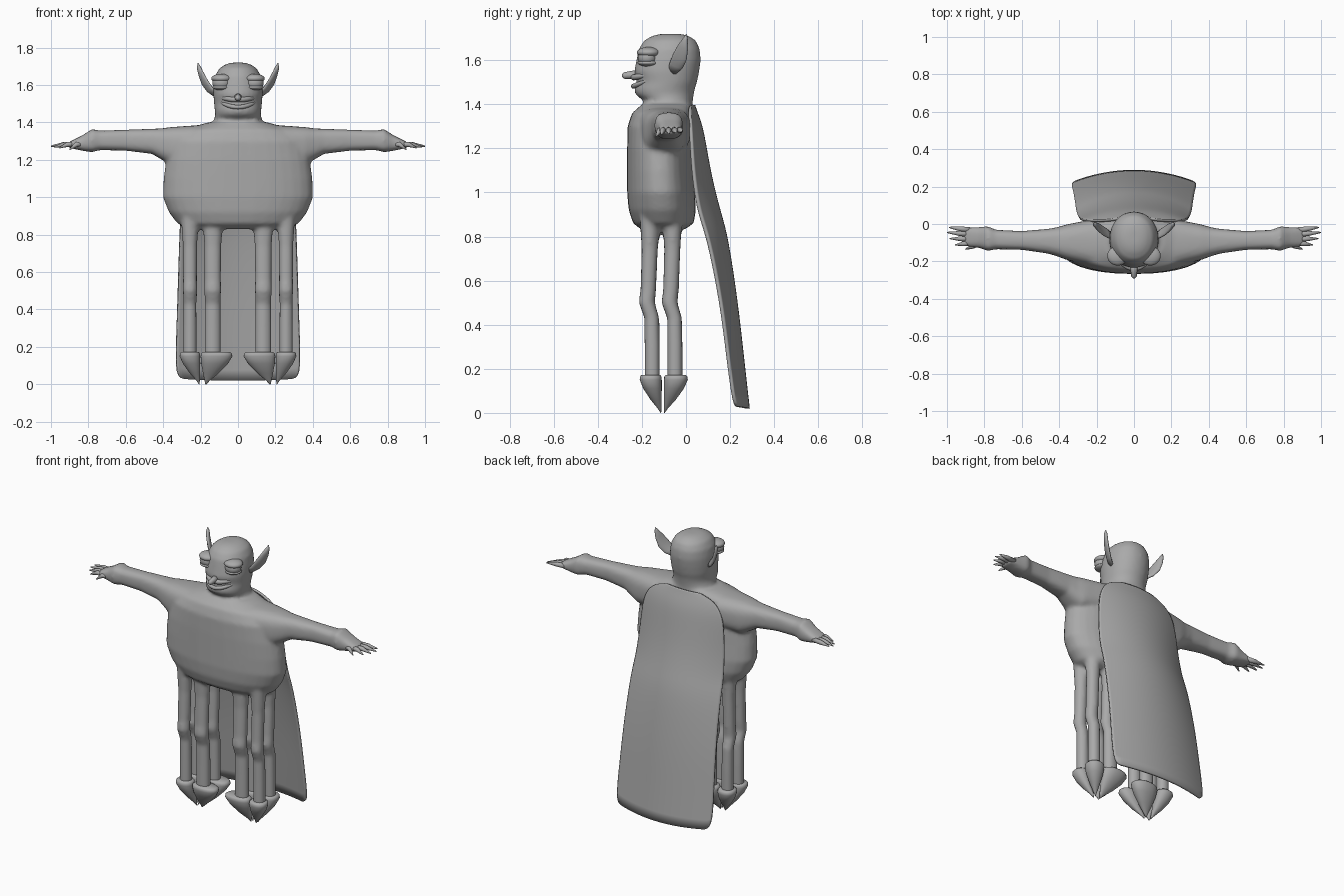
import bpy, bmesh, math
from mathutils import Vector

if "Cube" in bpy.data.objects:
    bpy.data.objects.remove(bpy.data.objects["Cube"])

grey = bpy.data.materials.new("plain grey")
grey.diffuse_color = (0.4, 0.4, 0.4, 1)
grey.use_nodes = True
grey.node_tree.nodes["Principled BSDF"].inputs["Base Color"].default_value = grey.diffuse_color


def ring(c, u, v, n=2.0, seg=32):
    """Superellipse ring around c with half axes u and v."""
    pts = []
    for i in range(seg):
        a = 2 * math.pi * i / seg
        ca, sa = math.cos(a), math.sin(a)
        pts.append(Vector(c) + Vector(u) * math.copysign(abs(ca) ** (2 / n), ca)
                   + Vector(v) * math.copysign(abs(sa) ** (2 / n), sa))
    return pts


def loft(bm, rings):
    """Skin a closed solid through a list of rings."""
    vs = [[bm.verts.new(p) for p in r] for r in rings]
    k = len(vs[0])
    faces = [bm.faces.new((a[i], a[(i + 1) % k], b[(i + 1) % k], b[i]))
             for a, b in zip(vs, vs[1:]) for i in range(k)]
    faces += [bm.faces.new(vs[0][::-1]), bm.faces.new(vs[-1])]
    bmesh.ops.recalc_face_normals(bm, faces=faces)


def make(name, bm, angle=None):
    me = bpy.data.meshes.new(name)
    bm.to_mesh(me)
    bm.free()
    me.materials.append(grey)
    ob = bpy.data.objects.new(name, me)
    bpy.context.collection.objects.link(ob)
    me.polygons.foreach_set("use_smooth", [True] * len(me.polygons))
    if angle:
        bpy.context.view_layer.objects.active = ob
        ob.select_set(True)
        bpy.ops.object.shade_smooth_by_angle(angle=math.radians(angle))
        ob.select_set(False)
    return ob


def stack(bm, rows, n):
    """Horizontal sections: z, half width, front y, back y."""
    loft(bm, [ring((0, (f + b) / 2, z), (hx, 0, 0), (0, (b - f) / 2, 0), n)
              for z, hx, f, b in rows])


def tube(bm, pts, radii, seg=12, flat=1.0):
    """Round tapered tube through points."""
    pts = [Vector(p) for p in pts]
    rings = []
    for i, p in enumerate(pts):
        d = (pts[min(i + 1, len(pts) - 1)] - pts[max(i - 1, 0)]).normalized()
        u = d.cross(Vector((0, 0, 1))).normalized()
        rings.append(ring(p, u * radii[i], u.cross(d) * radii[i] * flat, 2, seg))
    loft(bm, rings)


def ball(bm, c, r):
    ret = bmesh.ops.create_uvsphere(bm, u_segments=24, v_segments=16, radius=1)
    for v in ret["verts"]:
        v.co = Vector((c[i] + v.co[i] * r[i] for i in range(3)))


# Body: torso, head, arms and legs fused into one smooth skin
body = bmesh.new()
stack(body, [(.83, .26, -.20, -.01), (.86, .325, -.24, .035), (.92, .37, -.26, .045),
             (1.0, .402, -.267, .04), (1.1, .398, -.267, .03), (1.2, .385, -.267, .025),
             (1.3, .36, -.265, .03), (1.36, .30, -.245, .03), (1.40, .16, -.20, .03)], 2.25)
stack(body, [(1.34, .17, -.20, .03), (1.41, .128, -.185, .03), (1.445, .122, -.23, .035),
             (1.47, .125, -.235, .04), (1.50, .128, -.222, .05), (1.55, .132, -.235, .06),
             (1.60, .13, -.225, .067), (1.65, .122, -.215, .063), (1.69, .10, -.19, .045),
             (1.712, .065, -.15, .01), (1.72, .03, -.11, -.03)], 2.1)

arm = [(.22, 1.285, .10, -.10, .125), (.36, 1.275, .10, -.097, .095),
       (.41, 1.285, .083, -.095, .078), (.46, 1.299, .067, -.092, .066),
       (.60, 1.305, .056, -.088, .050), (.74, 1.304, .052, -.083, .052),
       (.78, 1.303, .062, -.078, .066), (.83, 1.29, .042, -.072, .055),
       (.88, 1.283, .024, -.07, .052), (.91, 1.279, .013, -.07, .046)]
# Legs: four under each side, knees bent forward
legs = [(x, y, k) for x, k in ((.135, 1.25), (.257, 1.05)) for y in (-.165, -.062)]
leg = [(.90, 0, .046), (.83, 0, .042), (.74, 0, .037), (.56, -.006, .036), (.50, -.013, .037),
       (.43, .010, .034), (.30, .012, .035), (.14, .012, .035)]
for s in (-1, 1):
    loft(body, [ring((s * x, cy, cz), (0, hy, 0), (0, 0, hz), 2.8)
                for x, cz, hz, cy, hy in arm])
    for x, y, k in legs:
        loft(body, [ring((s * x, y + dy, z), (r * k, 0, 0), (0, r, 0), 2, 20)
                    for z, dy, r in leg])
skin = make("body", body)
mod = skin.modifiers.new("fuse", 'REMESH')
mod.mode = 'VOXEL'
mod.voxel_size = .011
mod.use_smooth_shade = True
mod = skin.modifiers.new("relax", 'SMOOTH')
mod.factor = .5
mod.iterations = 6

# Hooves: wide rim tapering to a point toward the middle of each leg group
bm = bmesh.new()
for s in (-1, 1):
    for hx, rx, tx in ((.115, .085, .172), (.257, .055, .207)):
        for hy, ry, ty in ((-.16, .05, -.114), (-.046, .054, -.098)):
            rows = [(.172, 0, .85), (.165, 0, .97), (.15, 0, 1), (.11, .18, .84),
                    (.06, .52, .50), (.02, .87, .17), (0, 1, .03)]
            loft(bm, [ring((s * (hx + (tx - hx) * t), hy + (ty - hy) * t, z),
                           (rx * k, 0, 0), (0, ry * k, 0), 2.2, 24) for z, t, k in rows])
make("hooves", bm, 50)

# Fingers
bm = bmesh.new()
for s in (-1, 1):
    for y0, y1, x1, z1 in ((-.033, -.018, .99, 1.277), (-.056, -.045, 1.0, 1.272),
                           (-.08, -.078, .985, 1.268), (-.10, -.112, .955, 1.264),
                           (-.105, -.135, .90, 1.255)):
        x0 = .87 if x1 > .92 else .83
        tube(bm, [(s * x0, y0, 1.283), (s * (x0 + x1) / 2, (y0 + y1) / 2, 1.282),
                  (s * x1, y1, z1)], [.015, .013, .003])
make("fingers", bm)

# Ears: upright pointed leaves
bm = bmesh.new()
for s in (-1, 1):
    wide = Vector((s * .35, .85, -.35)).normalized()
    thin = Vector((s * .8, -.45, -.3)).normalized()
    for_rows = [((.115, -.065, 1.545), .022), ((.15, -.045, 1.575), .034),
                ((.178, -.028, 1.615), .036), ((.198, -.014, 1.66), .026),
                ((.21, -.003, 1.695), .012), ((.214, .002, 1.717), .002)]
    loft(bm, [ring((s * p[0], p[1], p[2]), wide * w, thin * min(.011, w), 2, 20)
              for p, w in for_rows])
make("ears", bm)

# Eyes with heavy lids
bm = bmesh.new()
for s in (-1, 1):
    ball(bm, (s * .087, -.175, 1.612), (.050, .044, .042))
    ball(bm, (s * .087, -.170, 1.635), (.056, .052, .025))
    ball(bm, (s * .087, -.172, 1.588), (.050, .048, .016))
make("eyes", bm)

# Nose, moustache-shaped upper lip and lower lip
bm = bmesh.new()
tube(bm, [(0, -.215, 1.535), (0, -.25, 1.533), (0, -.28, 1.53), (0, -.29, 1.529)],
     [.022, .018, .015, .006])
make("nose", bm)
bm = bmesh.new()
for z, bend, r in ((1.522, .012, .013), (1.482, .03, .011)):
    pts, rad = [], []
    for i in range(15):
        t = -1 + i / 7
        pts.append((.10 * t, -.238 + .072 * t * t, z + bend * t * t))
        rad.append(r * (1.05 - .8 * t ** 4))
    tube(bm, pts, rad)
make("lips", bm)

# Cape: z, half width, edge y, middle y
rows = [(1.395, .12, .02, .035), (1.365, .21, .015, .045), (1.30, .265, .02, .07),
        (1.20, .285, .025, .088), (1.05, .295, .035, .115), (.90, .305, .06, .155),
        (.80, .31, .10, .185), (.50, .32, .16, .23), (.25, .328, .19, .257),
        (.02, .335, .218, .283)]
bm = bmesh.new()
n = 12
grid = [[bm.verts.new((w * u, m + (e - m) * u * u, z + (.012 * u * u if z < .1 else 0)))
         for u in (-1 + 2 * i / n for i in range(n + 1))] for z, w, e, m in rows]
for a, b in zip(grid, grid[1:]):
    for i in range(n):
        bm.faces.new((a[i], b[i], b[i + 1], a[i + 1]))
bmesh.ops.recalc_face_normals(bm, faces=bm.faces[:])
cape = make("cape", bm)
mod = cape.modifiers.new("round", 'SUBSURF')
mod.levels = mod.render_levels = 2
mod = cape.modifiers.new("thickness", 'SOLIDIFY')
mod.thickness = .014
mod.offset = 0
